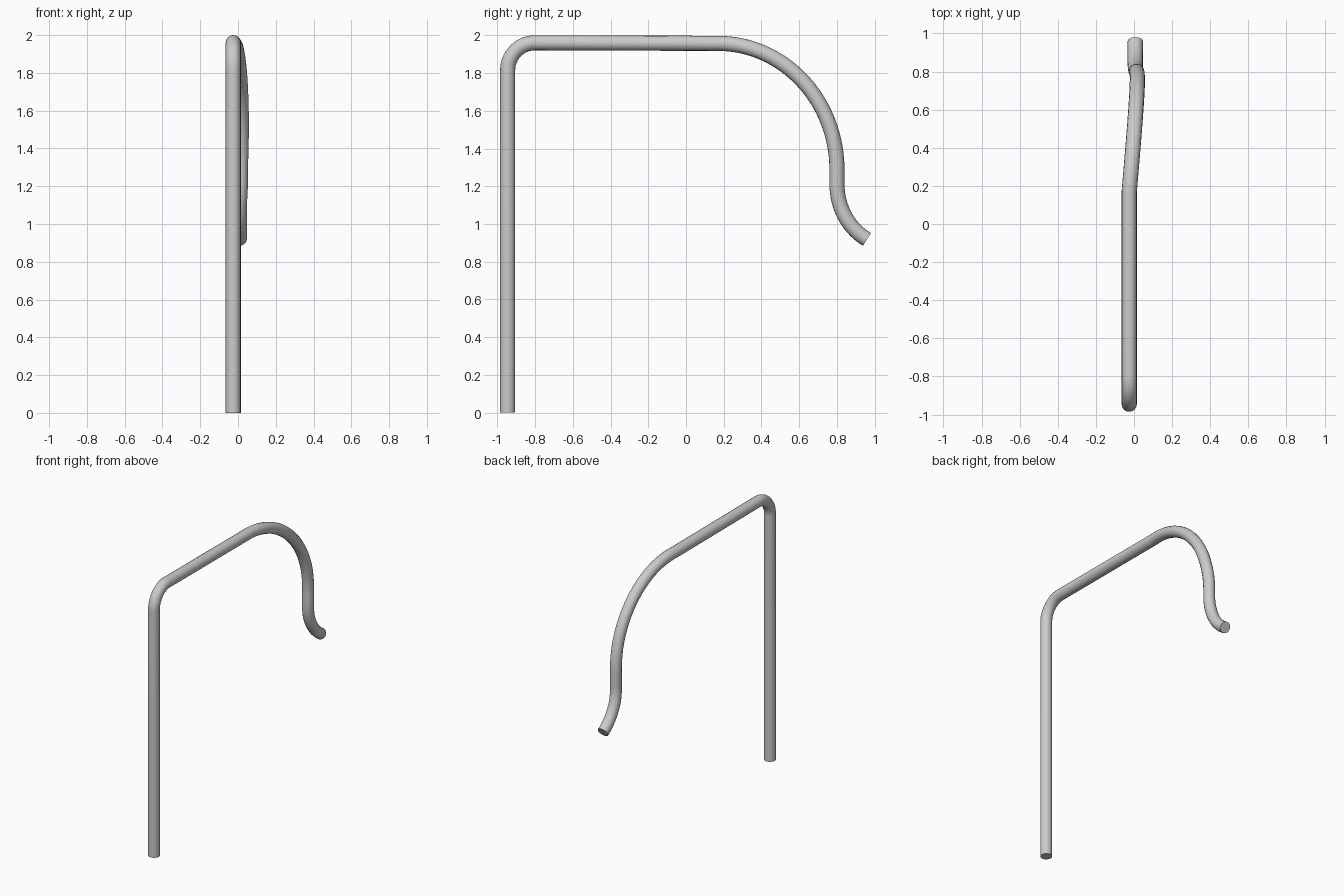
import bpy, math
from mathutils import Vector

if "Cube" in bpy.data.objects:
    bpy.data.objects.remove(bpy.data.objects["Cube"])

# centre line as (x, y, z)
X0 = -0.025
pts = [Vector((X0, -0.945, 0)), Vector((X0, -0.945, 1.0))]

def arc(cy, cz, ry, rz, a0, a1, n, x_of):
    """Elliptical arc in the side plane, with a slight sideways drift."""
    for i in range(n + 1):
        t = i / n
        a = math.radians(a0 + (a1 - a0) * t)
        pts.append(Vector((x_of(t), cy + ry * math.cos(a), cz + rz * math.sin(a))))

# tight elbow, long drooping bend, then reversed flare at the tip
arc(-0.80, 1.815, 0.145, 0.145, 180, 90, 14, lambda t: X0)
arc(0.17, 1.287, 0.63, 0.67, 90, 0, 32,
    lambda t: X0 + 0.043 * math.sin(min(t * 1.25, 1) * math.pi / 2) - 0.005 * max(0, t - 0.8) / 0.2)
arc(1.10, 1.21, 0.30, 0.33, 180, 242, 16,
    lambda t: 0.013 - 0.006 * min(1, t * 3))

# round tube swept along the centre line
curve = bpy.data.curves.new("bent_pipe", 'CURVE')
curve.dimensions = '3D'
curve.bevel_depth = 0.04
curve.bevel_resolution = 6
curve.use_fill_caps = True
spline = curve.splines.new('POLY')
spline.points.add(len(pts) - 1)
for p, co in zip(spline.points, pts):
    p.co = (*co, 1)
pipe = bpy.data.objects.new("bent_pipe", curve)
bpy.context.collection.objects.link(pipe)

# convert to mesh with smooth sides and sharp end rims
bpy.context.view_layer.objects.active = pipe
pipe.select_set(True)
bpy.ops.object.convert(target='MESH')
bpy.ops.object.shade_smooth_by_angle(angle=math.radians(40))
